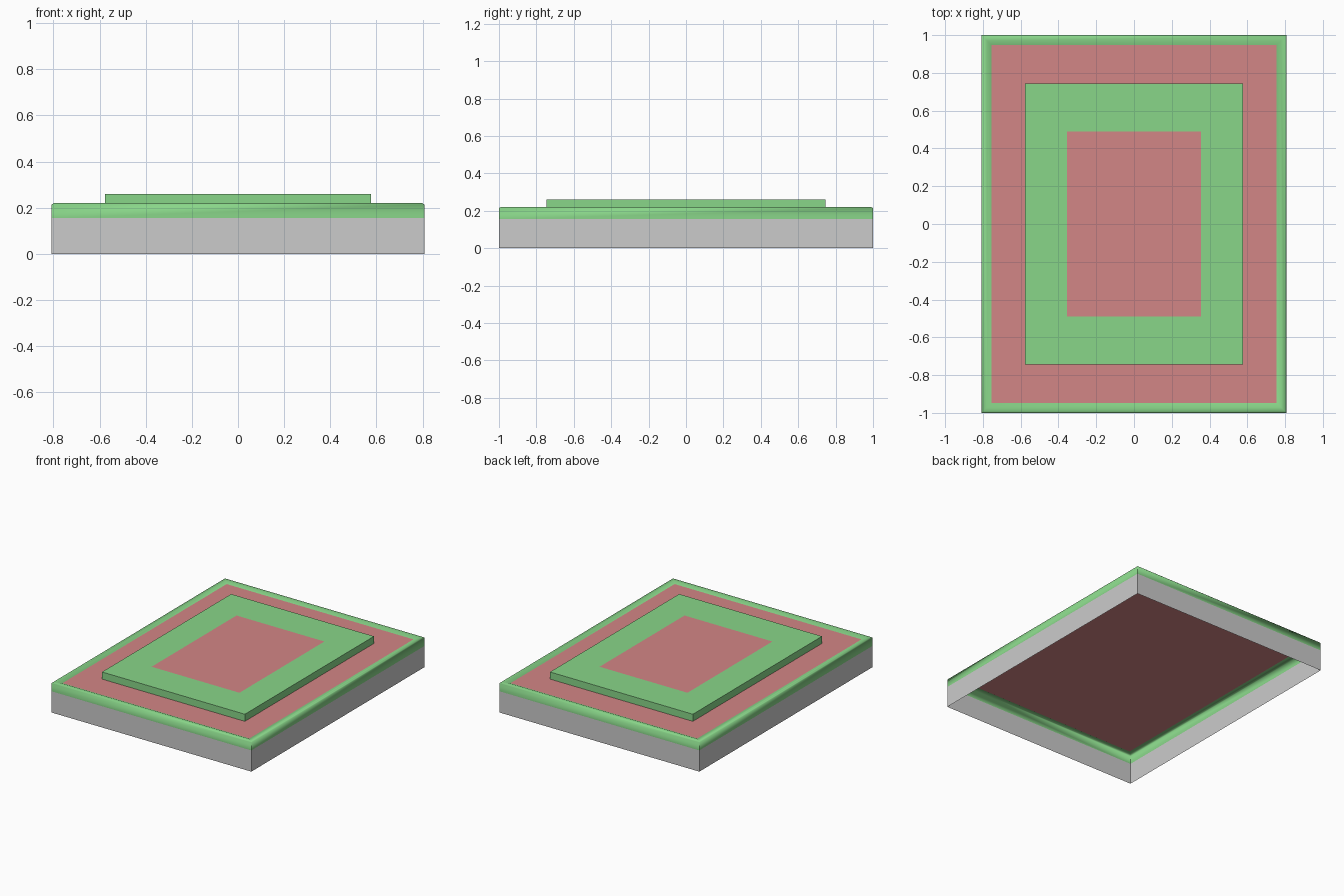
import bpy, bmesh, math

if "Cube" in bpy.data.objects:
    bpy.data.objects.remove(bpy.data.objects["Cube"])

HX, HY = 0.808, 1.0      # outer half sizes
PX, PY = 0.577, 0.745    # raised panel half sizes
CX, CY = 0.355, 0.49     # centre inlay half sizes
Z_SHEET = 0.208


def material(name, rgb):
    m = bpy.data.materials.new(name)
    m.diffuse_color = (*rgb, 1)
    m.use_nodes = True
    m.node_tree.nodes["Principled BSDF"].inputs["Base Color"].default_value = m.diffuse_color
    return m


green = material("green", (0.25, 0.67, 0.25))
red = material("red", (0.65, 0.24, 0.24))


def rings(name, loops, mat=None, cap=False, smooth=False):
    """Skin a stack of rectangles given as (half x, half y, z)."""
    bm = bmesh.new()
    stack = [[bm.verts.new((sx * hx, sy * hy, z))
              for sx, sy in ((-1, -1), (1, -1), (1, 1), (-1, 1))]
             for hx, hy, z in loops]
    for a, b in zip(stack, stack[1:]):
        for i in range(4):
            j = (i + 1) % 4
            bm.faces.new((a[i], a[j], b[j], b[i]))
    if cap:
        bm.faces.new(stack[-1])
    me = bpy.data.meshes.new(name)
    bm.to_mesh(me)
    bm.free()
    ob = bpy.data.objects.new(name, me)
    bpy.context.collection.objects.link(ob)
    if mat:
        me.materials.append(mat)
    if smooth:
        bpy.ops.object.select_all(action='DESELECT')
        ob.select_set(True)
        bpy.context.view_layer.objects.active = ob
        bpy.ops.object.shade_smooth_by_angle(angle=math.radians(75))
    return ob


# open grey skirt
rings("base_skirt", [(HX, HY, 0), (HX, HY, 0.155)])

# green rim: wall, softened top edge, slope down to the sheet
rings("rim", [(HX, HY, 0.155), (HX, HY, 0.213), (HX - 0.008, HY - 0.008, 0.22),
              (HX - 0.03, HY - 0.03, 0.218), (HX - 0.053, HY - 0.053, Z_SHEET)],
      green, smooth=True)

# red sheet across the whole inside
rings("red_sheet", [(HX - 0.053, HY - 0.053, Z_SHEET)], red, cap=True)

# raised panel: side walls and flat green border
rings("raised_panel", [(PX, PY, Z_SHEET), (PX, PY, 0.26), (CX, CY, 0.26)], green)

# red inlay flush with the panel top
rings("centre_inlay", [(CX, CY, 0.26)], red, cap=True)
